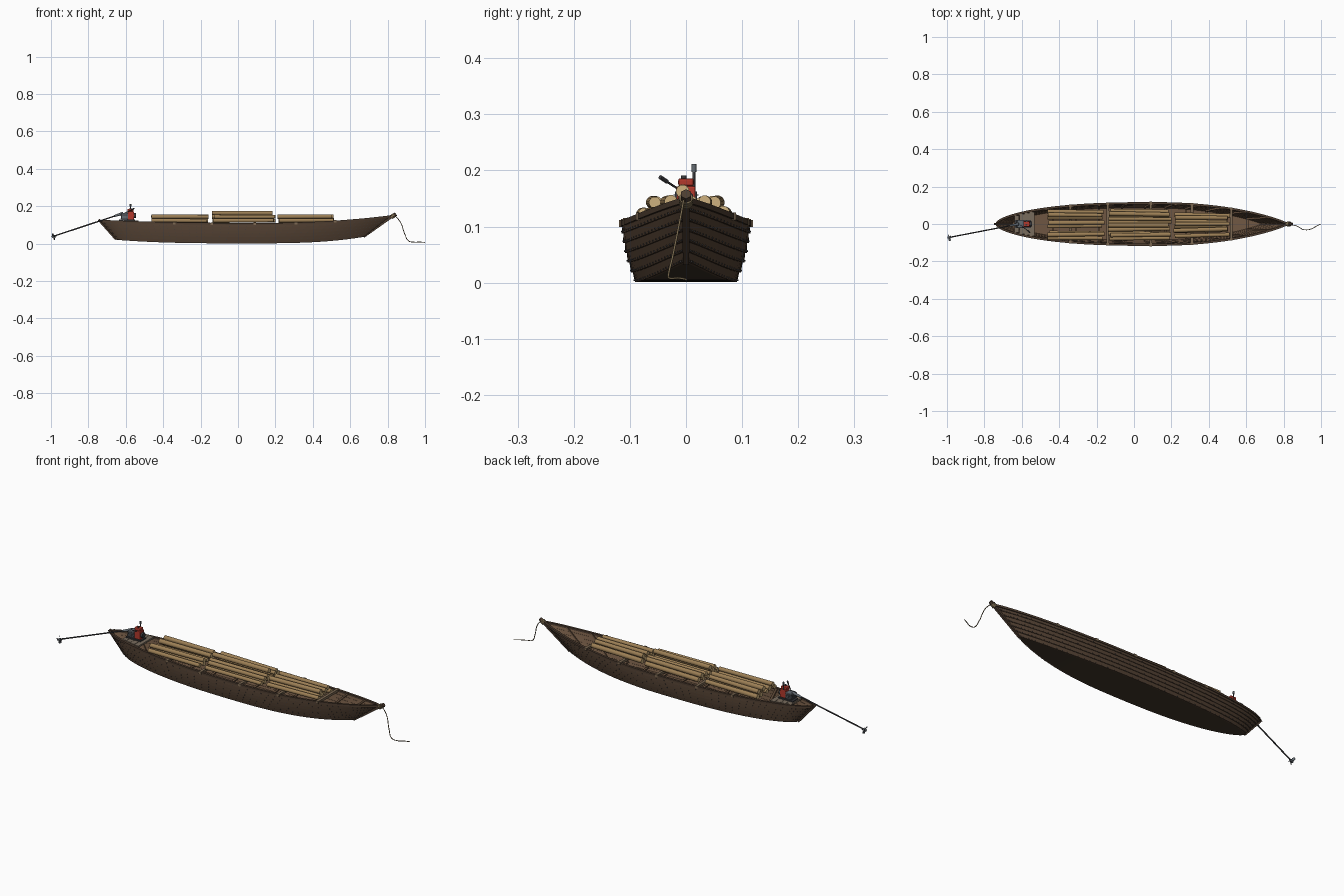
import bpy, bmesh, math, random
from mathutils import Vector as V

if "Cube" in bpy.data.objects:
    bpy.data.objects.remove(bpy.data.objects["Cube"])
random.seed(4)

def mat(name, c):
    m = bpy.data.materials.new(name)
    m.diffuse_color = (*c, 1)
    m.use_nodes = True
    m.node_tree.nodes["Principled BSDF"].inputs["Base Color"].default_value = m.diffuse_color
    return m

HULL = mat("dark_planks", (.085, .052, .032))
INNER = mat("inner_planks", (.16, .095, .055))
RAIL = mat("rail_wood", (.075, .047, .03))
BOTTOM = mat("tarred_bottom", (.05, .035, .022))
BEAM = mat("beam_wood", (.2, .14, .085))
LOG = mat("log_bark", (.33, .21, .09))
END = mat("log_end", (.62, .44, .21))
DECK = mat("deck_boards", (.19, .15, .11))
RED = mat("red_paint", (.45, .04, .025))
IRON = mat("iron", (.045, .045, .05))
STEEL = mat("steel", (.13, .15, .17))
ROPE = mat("rope", (.2, .15, .08))

def finish(name, bm, mats, smooth=False):
    bmesh.ops.recalc_face_normals(bm, faces=bm.faces)
    me = bpy.data.meshes.new(name)
    bm.to_mesh(me)
    bm.free()
    for m in mats:
        me.materials.append(m)
    ob = bpy.data.objects.new(name, me)
    bpy.context.collection.objects.link(ob)
    if smooth:
        bpy.context.view_layer.objects.active = ob
        ob.select_set(True)
        bpy.ops.object.shade_smooth_by_angle(angle=math.radians(40))
        ob.select_set(False)
    return ob

def loft(name, rings, mats, side_mats=None, cap_mat=0, smooth=False):
    """Skin a list of equal closed rings and cap both ends."""
    bm = bmesh.new()
    vs = [[bm.verts.new(p) for p in r] for r in rings]
    n = len(vs[0])
    for a, b in zip(vs, vs[1:]):
        for i in range(n):
            j = (i + 1) % n
            f = bm.faces.new((a[i], a[j], b[j], b[i]))
            f.material_index = side_mats[i] if side_mats else 0
    for r in (vs[0], vs[-1]):
        bm.faces.new(r).material_index = cap_mat
    return finish(name, bm, mats, smooth)

def rod(name, a, b, r, m, r2=None, sides=10, end=None):
    a, b = V(a), V(b)
    q = (b - a).to_track_quat('Z', 'Y')
    rings = []
    for p, rad in ((a, r), (b, r2 or r)):
        rings.append([p + q @ V((rad * math.cos(t), rad * math.sin(t), 0))
                      for t in [2 * math.pi * (i + .5) / sides for i in range(sides)]])
    return loft(name, rings, [m, end or m], None, 1, sides > 6)

def box(name, lo, hi, m, bevel=0):
    (x0, y0, z0), (x1, y1, z1) = lo, hi
    ob = loft(name, [[(x0, y0, z), (x1, y0, z), (x1, y1, z), (x0, y1, z)] for z in (z0, z1)], [m])
    if bevel:
        md = ob.modifiers.new("bevel", 'BEVEL')
        md.width, md.segments = bevel, 2
    return ob

def rope(name, pts, r):
    cu = bpy.data.curves.new(name, 'CURVE')
    cu.dimensions, cu.bevel_depth, cu.bevel_resolution = '3D', r, 2
    sp = cu.splines.new('BEZIER')
    sp.bezier_points.add(len(pts) - 1)
    for bp, p in zip(sp.bezier_points, pts):
        bp.co = p
        bp.handle_left_type = bp.handle_right_type = 'AUTO'
    cu.materials.append(ROPE)
    bpy.context.collection.objects.link(bpy.data.objects.new(name, cu))

# Hull shape: s runs from -1 (stern) to 1 (bow), v from 0 (chine) to 1 (sheer)
def fullness(s):
    p, e = (2.2, .86) if s > 0 else (2.5, .6)
    return max(0, 1 - abs(s) ** p) ** e

def hull(s, v, off=0, side=1):
    w, a = fullness(s), abs(s)
    xs = .1 + s * (.725 if s > 0 else .84)
    xb = .05 + s * (.63 if s > 0 else .70)
    zs = .105 + (.042 if s > 0 else .017) * a ** 2.2
    zb = .001 + (.036 if s > 0 else .019) * a ** 3
    y = w * (.088 + v * .025 + .02 * v * (1 - v)) + off
    return V((xb + (xs - xb) * v, side * max(0, y), zb + (zs - zb) * v))

def s_at(x):
    return (x - .1) / (.725 if x > .1 else .84)

N, K = 56, 6
S = [-math.cos(math.pi * i / N) for i in range(N + 1)]

# Overlapping side planks, gunwales and nails
nails = bmesh.new()
for side, tag in ((1, "left"), (-1, "right")):
    for k in range(K):
        a, b = k / K, (k + 1) / K
        loft(f"{tag}_strake_{k + 1}",
             [[hull(s, a, .003, side), hull(s, b, 0, side), hull(s, b, -.005, side), hull(s, a, -.004, side)]
              for s in S], [HULL, INNER], [0, 0, 1, 0])
        for i in range(3, N - 2):
            r = bmesh.ops.create_cube(nails, size=.0028)
            bmesh.ops.translate(nails, verts=r["verts"], vec=hull(S[i], a + .03, .0025, side))
    up = V((0, 0, .005))
    loft(f"{tag}_gunwale",
         [[hull(s, 1, .004, side) - up, hull(s, 1, .004, side) + up,
           hull(s, 1, -.008, side) + up, hull(s, 1, -.008, side) - up] for s in S], [RAIL])
finish("plank_nails", nails, [IRON])

# Flat bottom
loft("hull_bottom",
     [[hull(s, 0), hull(s, .07, -.001), hull(s, .07, -.001, -1), hull(s, 0, 0, -1)] for s in S],
     [BOTTOM, INNER], [0, 1, 0, 0])

# Ribs inside the hull
for n, s in enumerate([-.85 + .17 * i for i in range(11)]):
    d = V((.006, 0, 0))
    path = [(j / 6, side) for side, js in ((1, range(6, 0, -1)), (-1, range(1, 7))) for j in js]
    loft(f"rib_{n + 1}",
         [[hull(s, v, -.003, c) - d, hull(s, v, -.003, c) + d,
           hull(s, v, -.011, c) + d + V((0, 0, .004)), hull(s, v, -.011, c) - d + V((0, 0, .004))]
          for v, c in path], [INNER])

# Stem and stern posts
rod("bow_post", (.672, 0, .036), (.838, 0, .154), .008, RAIL, .009, 4)
rod("bow_post_head", (.822, 0, .143), (.845, 0, .158), .011, RAIL, .01, 6)
rod("stern_post", (-.652, 0, .022), (-.745, 0, .128), .008, RAIL, .009, 4)

# Cross beams poking through the gunwales
for n, x in enumerate((-.34, -.14, .09, .31, .52)):
    w = hull(s_at(x), 1).y + .006
    z = hull(s_at(x), 1).z
    box(f"cross_beam_{n + 1}", (x - .007, -w, z - .006), (x + .007, w, z + .007), BEAM)

# Log stacks: start, end, base height and rows (y positions per layer)
stacks = (
    (-.46, -.16, ((-.075, -.048, -.012, .036, .065), (-.058, .006, .05))),
    (-.135, .20, ((-.078, -.05, -.02, .012, .042, .07), (-.06, -.03, .028, .056), (-.006,))),
    (.215, .51, ((-.065, -.038, -.012, .016, .05), (-.035, .0, .035))))
for si, (x0, x1, layers) in enumerate(stacks):
    for li, ys in enumerate(layers):
        for yi, y in enumerate(ys):
            j = random.uniform
            taper = .85 if si == 2 else .97
            z = .123 + .02 * li
            r = j(.0105, .0128)
            rod(f"log_{si + 1}_{li + 1}_{yi + 1}", (x0 + j(-.005, .01), y, z),
                (x1 + j(-.015, .004), y * taper + j(-.004, .004), z + j(-.001, .002)),
                r, LOG, r * j(.88, 1), 12, END)

# Stern deck
for i in range(4):
    x = -.64 + i * .0275
    w = hull(s_at(x), 1).y - .006
    box(f"stern_deck_board_{i + 1}", (x, -w, .114), (x + .026, w, .123), DECK)

# Engine
box("engine_mount", (-.635, -.022, .123), (-.55, .022, .129), IRON)
box("engine_block", (-.625, -.02, .129), (-.588, .02, .163), STEEL, .003)
box("engine_cowl", (-.59, -.017, .129), (-.555, .017, .172), RED, .003)
box("fuel_tank", (-.592, -.014, .172), (-.558, .014, .186), RED, .004)
rod("fuel_cap", (-.575, -.004, .185), (-.575, -.004, .191), .005, IRON)
rod("exhaust_pipe", (-.575, .014, .165), (-.575, .014, .2), .0025, IRON)
rod("muffler", (-.575, .014, .197), (-.575, .014, .211), .0045, STEEL)
rod("flywheel", (-.556, 0, .15), (-.546, 0, .15), .014, IRON, sides=16)
for i in range(4):
    box(f"cooling_fin_{i + 1}", (-.627, -.022, .134 + i * .007), (-.59, .022, .136 + i * .007), IRON)
rod("tiller", (-.605, -.008, .163), (-.57, -.034, .18), .002, IRON)
rod("tiller_grip", (-.57, -.034, .18), (-.556, -.046, .188), .0038, IRON)

# Long propeller shaft
A, B = V((-.615, 0, .162)), V((-.995, -.073, .036))
D = (B - A).normalized()
rod("shaft_housing", A, A + D * .05, .008, STEEL, .005)
rod("propeller_shaft", A, B, .0035, IRON)
rod("propeller_hub", B - D * .018, B, .0055, STEEL)
q = D.to_track_quat('Z', 'Y')
for i in range(3):
    t = 2 * math.pi * i / 3 + .4
    u, c = q @ V((math.cos(t), math.sin(t), 0)), q @ V((-math.sin(t), math.cos(t), 0))
    tw, H = (c + D * .6) * .006, B - D * .009
    e = D * .0008
    loft(f"propeller_blade_{i + 1}",
         [[H + u * d - tw * k - e, H + u * d + tw * k - e, H + u * d + tw * k + e, H + u * d - tw * k + e]
          for d, k in ((.003, .5), (.011, 1.1), (.018, .9), (.021, .4))], [STEEL])
rod("skeg", B - D * .03, B - D * .008 + V((0, 0, -.018)), .0015, IRON)

# Mooring rope trailing from the bow
for i in range(3):
    p = V((.82 + i * .005, 0, .141 + i * .0036))
    rod(f"rope_turn_{i + 1}", p, p + V((.004, 0, .0028)), .0125, ROPE, sides=12)
rope("mooring_rope", [(.84, -.004, .148), (.868, -.01, .115), (.892, -.023, .05), (.912, -.031, .014),
                      (.94, -.029, .008), (.975, -.012, .008), (.998, 0, .006)], .002)
